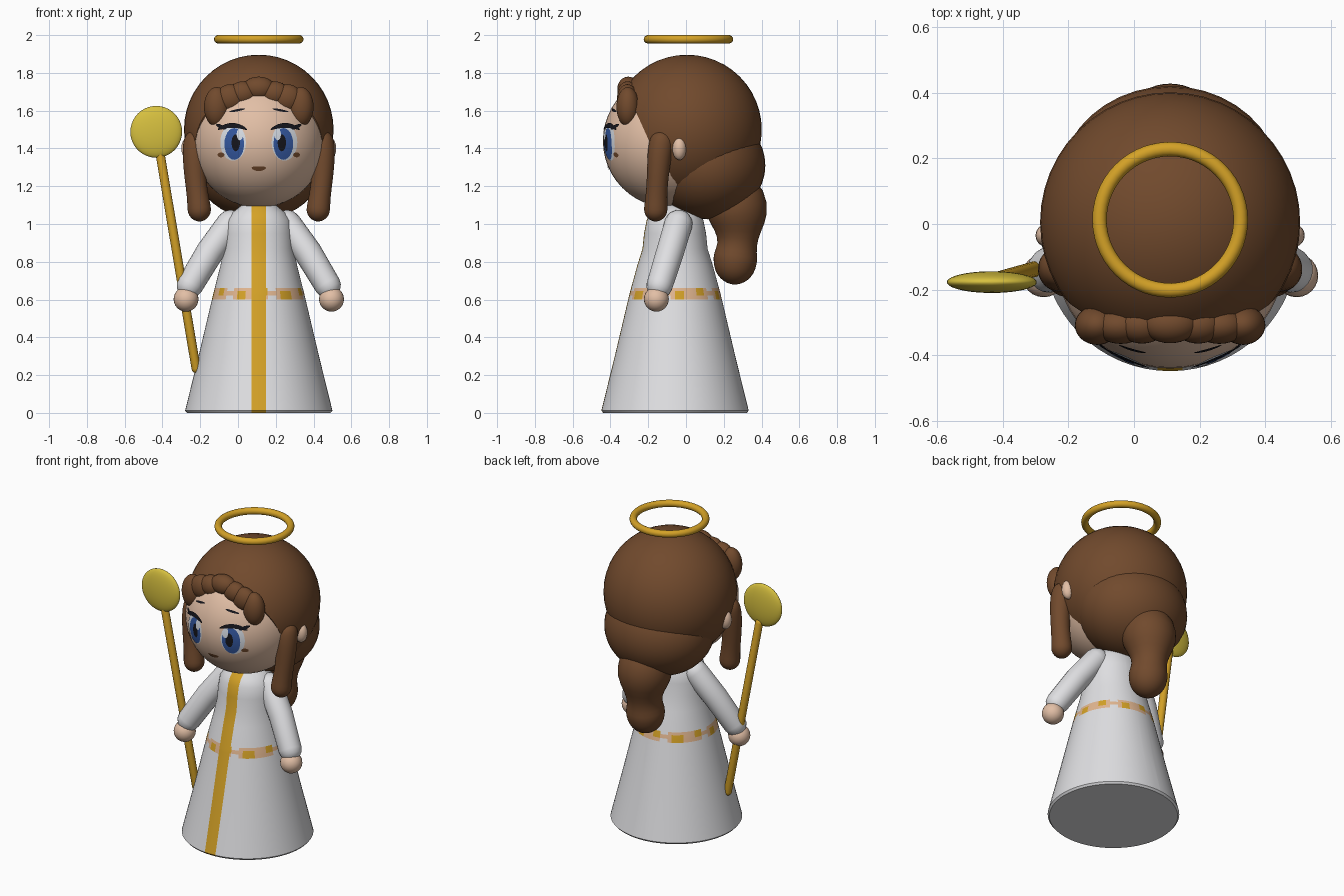
import bpy, bmesh, math
from mathutils import Vector, Matrix

cube = bpy.data.objects.get("Cube")
if cube:
    bpy.data.objects.remove(cube)

CX = 0.11  # the figure's own mirror line
HEAD, HEAD_R = Vector((CX, -0.0875, 1.44)), 0.3525
made = []


def material(name, r, g, b):
    m = bpy.data.materials.new(name)
    m.use_nodes = True
    m.diffuse_color = (r, g, b, 1)
    bsdf = next(n for n in m.node_tree.nodes if n.type == 'BSDF_PRINCIPLED')
    bsdf.inputs["Base Color"].default_value = (r, g, b, 1)
    return m


WHITE = material("robe white", 0.74, 0.74, 0.76)
GOLD = material("gold", 0.66, 0.36, 0.02)
YELLOW = material("staff yellow", 0.68, 0.53, 0.05)
SKIN = material("skin", 0.76, 0.52, 0.38)
HAIR = material("hair brown", 0.165, 0.068, 0.026)
PEACH = material("belt peach", 0.76, 0.47, 0.28)
BLUE = material("eye blue", 0.035, 0.10, 0.36)
BLACK = material("lash black", 0.008, 0.008, 0.012)
EYE = material("eye white", 0.70, 0.74, 0.80)


def finish(name, bm, *mats):
    bmesh.ops.recalc_face_normals(bm, faces=bm.faces)
    mesh = bpy.data.meshes.new(name)
    bm.to_mesh(mesh)
    bm.free()
    for m in mats:
        mesh.materials.append(m)
    ob = bpy.data.objects.new(name, mesh)
    bpy.context.collection.objects.link(ob)
    made.append(ob)
    return ob


def ball_mesh(center, radii, seg=32):
    bm = bmesh.new()
    mat = Matrix.Translation(center) @ Matrix.Diagonal((*radii, 1))
    bmesh.ops.create_uvsphere(bm, u_segments=seg, v_segments=seg // 2, radius=1, matrix=mat)
    return bm


def ball(name, center, radii, mat, seg=32):
    return finish(name, ball_mesh(center, radii, seg), mat)


def skin_rings(bm, rings):
    """Bridge equal rings of points and cap both ends."""
    loops = [[bm.verts.new(p) for p in ring] for ring in rings]
    n = len(loops[0])
    for a, b in zip(loops, loops[1:]):
        for i in range(n):
            bm.faces.new((a[i], a[(i + 1) % n], b[(i + 1) % n], b[i]))
    bm.faces.new(loops[0])
    bm.faces.new(loops[-1])


def tube(name, path, mat, seg=20, smooth=0):
    """Round-ended tube through (x, y, z, radius) stations."""
    pts = [(Vector(p[:3]), p[3]) for p in path]
    d0 = (pts[1][0] - pts[0][0]).normalized()
    d1 = (pts[-1][0] - pts[-2][0]).normalized()
    angles = [math.radians(a) for a in (25, 50, 70, 85)]
    start = [(pts[0][0] - d0 * pts[0][1] * math.sin(a), pts[0][1] * math.cos(a)) for a in angles]
    end = [(pts[-1][0] + d1 * pts[-1][1] * math.sin(a), pts[-1][1] * math.cos(a)) for a in angles]
    pts = start[::-1] + pts + end
    rings = []
    for i, (p, r) in enumerate(pts):
        t = (pts[min(i + 1, len(pts) - 1)][0] - pts[max(i - 1, 0)][0]).normalized()
        u = Vector((0, 1, 0)).cross(t).normalized()
        v = t.cross(u)
        turn = [2 * math.pi * k / seg for k in range(seg)]
        rings.append([p + r * (u * math.cos(a) + v * math.sin(a)) for a in turn])
    bm = bmesh.new()
    skin_rings(bm, rings)
    ob = finish(name, bm, mat)
    if smooth:
        ob.modifiers.new("Smooth", 'SUBSURF').levels = smooth
        ob.modifiers["Smooth"].render_levels = smooth
    return ob


def face_patch(name, x, z, rx, rz, lift, mat, bend=0, tilt=0):
    """Thin painted oval that follows the curve of the face."""
    bm = bmesh.new()

    def on_face(u, v):
        px, pz = x + u * rx, z + v * rz + bend * u * u + tilt * u
        r = HEAD_R + lift
        py = HEAD.y - math.sqrt(r * r - (px - HEAD.x) ** 2 - (pz - HEAD.z) ** 2)
        return bm.verts.new((px, py, pz))
    n = 24
    loops = [[on_face(s * math.cos(2 * math.pi * k / n), s * math.sin(2 * math.pi * k / n))
              for k in range(n)] for s in (1, 0.7, 0.35)]
    for a, b in zip(loops, loops[1:]):
        for k in range(n):
            bm.faces.new((a[k], a[(k + 1) % n], b[(k + 1) % n], b[k]))
    bm.faces.new(loops[-1])
    ob = finish(name, bm, mat)
    # the open patch must face forward
    if ob.data.polygons[0].normal.y > 0:
        ob.data.flip_normals()


# Robe with a front stripe and a patterned belt
bm = bmesh.new()
profile = [(0, .38, .38), (.012, .39, .39), (.3, .319, .319), (.63, .241, .241), (.78, .203, .2),
           (.87, .185, .172), (.95, .18, .164), (1.02, .17, .15), (1.06, .14, .13), (1.1, .09, .09)]
seg = 64
skin_rings(bm, [[(CX + rx * math.cos(2 * math.pi * k / seg), -.058 + ry * math.sin(2 * math.pi * k / seg), z)
                 for k in range(seg)] for z, rx, ry in profile])
cuts = [((CX - .038, 0, 0), (1, 0, 0)), ((CX + .038, 0, 0), (1, 0, 0))]
cuts += [((0, 0, z), (0, 0, 1)) for z in (.6, .622, .645, .662)]
for co, no in cuts:
    bmesh.ops.bisect_plane(bm, geom=bm.verts[:] + bm.edges[:] + bm.faces[:], plane_co=co, plane_no=no)
bm.normal_update()
for f in bm.faces:
    c = f.calc_center_median()
    angle = math.degrees(math.atan2(c.y + .058, c.x - CX)) % 60
    if abs(c.x - CX) < .038 and c.y < -.1 and c.z > .005:
        f.material_index = 1
    elif .6 < c.z < .662:
        gold = angle < 14 and c.z < .645 or 30 < angle < 42 and c.z > .622
        gap = 44 < angle < 54 and (c.z < .622 or c.z > .645)
        f.material_index = 0 if gap else 1 if gold else 2
finish("robe", bm, WHITE, GOLD, PEACH)

# Head and swept-back hair cap
ball("head", HEAD, (HEAD_R,) * 3, SKIN, 48)
bm = ball_mesh((CX, 0.005, 1.5), (.396, .396, .396), 48)
cut = bmesh.ops.bisect_plane(bm, geom=bm.verts[:] + bm.edges[:] + bm.faces[:],
                             plane_co=(0, -.2, 1.45), plane_no=(0, -.91, -.41), clear_outer=True)
rim = [e for e in cut["geom_cut"] if isinstance(e, bmesh.types.BMEdge)]
bmesh.ops.edgeloop_fill(bm, edges=rim)
finish("hair_cap", bm, HAIR)
ball("back_hair", (CX, .115, 1.31), (.34, .305, .285), HAIR, 40)
tube("ponytail", [(CX, .22, 1.2, .13), (CX, .265, 1.13, .165), (CX, .275, 1.04, .165),
                  (CX, .275, .96, .12), (CX, .272, .89, .1), (CX, .262, .83, .118),
                  (CX, .26, .795, .116)], HAIR, 24, 1)

# Fringe made of puffs
ball("fringe_middle", (CX, -.305, 1.718), (.085, .058, .062), HAIR)

for side, s in (("left", 1), ("right", -1)):
    ball(side + "_fringe_inner", (CX + s * .085, -.308, 1.69), (.075, .056, .065), HAIR)
    ball(side + "_fringe_mid", (CX + s * .15, -.31, 1.665), (.08, .055, .075), HAIR)
    ball(side + "_fringe_outer", (CX + s * .222, -.308, 1.62), (.068, .06, .105), HAIR)
    tube(side + "_side_lock", [(CX + s * .335, -.13, 1.43, .066), (CX + s * .34, -.14, 1.37, .066),
                               (CX + s * .338, -.15, 1.25, .057), (CX + s * .322, -.157, 1.14, .057),
                               (CX + s * .315, -.16, 1.078, .065)], HAIR, 20, 1)
    ball(side + "_ear", (CX + s * .37, -.035, 1.4), (.04, .037, .062), SKIN, 20)
    # Sleeve and hand
    tube(side + "_sleeve", [(CX + s * .15, -.04, 1.0, .075), (CX + s * .26, -.085, .85, .074),
                            (CX + s * .365, -.14, .675, .07)], WHITE)
    ball(side + "_hand", (CX + s * .385, -.157, .602), (.066, .066, .066), SKIN, 24)
    # Painted eye, lashes, brow and cheek
    face_patch(side + "_eye_white", CX + s * .136, 1.432, .068, .097, .002, EYE)
    face_patch(side + "_iris", CX + s * .13, 1.424, .052, .084, .004, BLUE)
    face_patch(side + "_pupil", CX + s * .122, 1.43, .022, .045, .0055, BLACK)
    face_patch(side + "_eye_glint", CX + s * .1, 1.475, .017, .032, .007, EYE)
    face_patch(side + "_upper_lash", CX + s * .14, 1.522, .078, .013, .008, BLACK, -.022)
    face_patch(side + "_lash_tip", CX + s * .2, 1.515, .026, .011, .008, BLACK, 0, s * .01)
    face_patch(side + "_brow", CX + s * .115, 1.602, .042, .006, .004, BLACK, 0, -s * .008)
    face_patch(side + "_cheek_mark", CX + s * .2, 1.366, .018, .013, .003, HAIR)

face_patch("mouth", CX, 1.292, .038, .012, .003, HAIR, .006)

# Staff with a flattened disc head
tube("staff", [(-.222, -.115, .235, .024), (-.412, -.168, 1.37, .024)], GOLD, 16)
ball("staff_disc", (-.433, -.177, 1.488), (.137, .033, .137), YELLOW, 40)

# Halo
bm = bmesh.new()
N, M = 56, 14
grid = []
for i in range(N):
    a = 2 * math.pi * i / N
    row = []
    for j in range(M):
        b = 2 * math.pi * j / M
        r = .215 + .022 * math.cos(b)
        row.append(bm.verts.new((CX + r * math.cos(a), .013 + r * math.sin(a), 1.978 + .022 * math.sin(b))))
    grid.append(row)
for i in range(N):
    for j in range(M):
        k, l = (i + 1) % N, (j + 1) % M
        bm.faces.new((grid[i][j], grid[k][j], grid[k][l], grid[i][l]))
finish("halo", bm, GOLD)

# Smooth shading with crisp rims
bpy.ops.object.select_all(action='DESELECT')
for ob in made:
    ob.select_set(True)
bpy.context.view_layer.objects.active = made[0]
bpy.ops.object.shade_smooth_by_angle(angle=math.radians(40))
